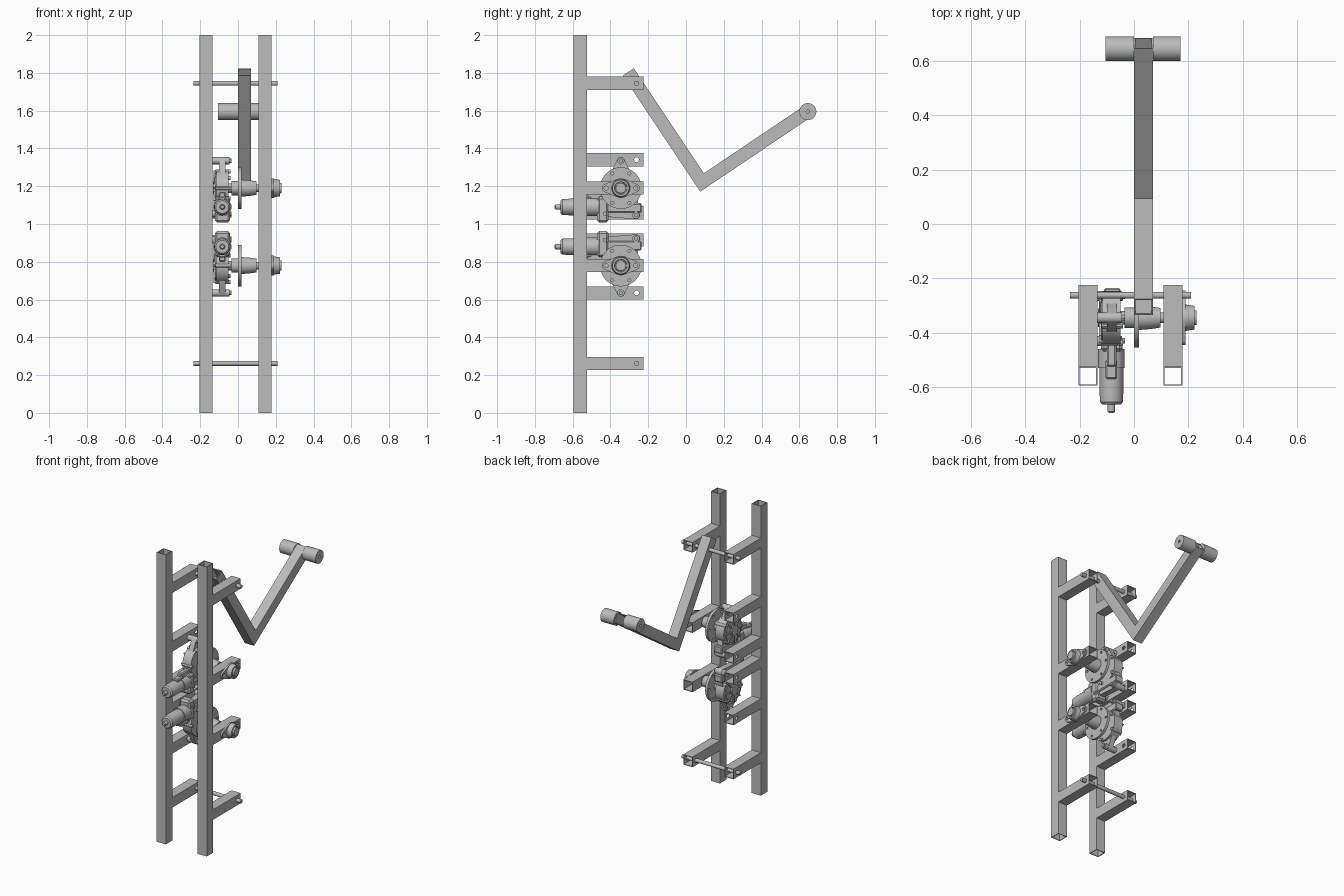
import bpy, bmesh, math
from mathutils import Vector, geometry

cube = bpy.data.objects.get("Cube")
if cube:
    bpy.data.objects.remove(cube)

steel = bpy.data.materials.new("steel_grey")
steel.use_nodes = True
GREY = (0.5, 0.5, 0.5, 1)
steel.diffuse_color = GREY
steel.node_tree.nodes["Principled BSDF"].inputs["Base Color"].default_value = GREY

MID = 0.985      # height the two drives mirror about
W = 0.035        # half width of the square tube
AXLE_Y = -0.345


def finish(name, bm):
    bmesh.ops.recalc_face_normals(bm, faces=bm.faces)
    mesh = bpy.data.meshes.new(name)
    bm.to_mesh(mesh)
    bm.free()
    mesh.materials.append(steel)
    ob = bpy.data.objects.new(name, mesh)
    bpy.context.collection.objects.link(ob)
    return ob


def tube(name, x, path, wall=0.005):
    """Hollow square tube along a mitred path of (y, z) points."""
    pts = [Vector(p) for p in path]
    dirs = [(b - a).normalized() for a, b in zip(pts, pts[1:])]
    bm = bmesh.new()
    rings = []
    for i, p in enumerate(pts):
        a, b = dirs[max(i - 1, 0)], dirs[min(i, len(dirs) - 1)]
        na = Vector((-a.y, a.x))
        n = (na + Vector((-b.y, b.x))).normalized()
        n /= n.dot(na)
        ring = []
        for h in (W, W - wall):
            ring.append([bm.verts.new((x + sx * h, *(p + n * sn * h)))
                         for sx, sn in ((1, 1), (-1, 1), (-1, -1), (1, -1))])
        rings.append(ring)
    for k in range(4):
        j = (k + 1) % 4
        for r, s in zip(rings, rings[1:]):
            for layer in (0, 1):
                bm.faces.new((r[layer][k], r[layer][j], s[layer][j], s[layer][k]))
        for r in (rings[0], rings[-1]):
            bm.faces.new((r[0][k], r[0][j], r[1][j], r[1][k]))
    return finish(name, bm)


def lathe(name, origin, axis, profile, n=32):
    """Turned part: profile of (distance along axis, radius)."""
    bm = bmesh.new()
    rings = []
    for d, r in profile:
        ring = []
        for k in range(n):
            t = math.tau * (k + 0.5) / n
            c, s = r * math.cos(t), r * math.sin(t)
            off = (d, c, s) if axis == "x" else (c, d, s)
            ring.append(bm.verts.new(Vector(origin) + Vector(off)))
        rings.append(ring)
    for a, b in zip(rings, rings[1:]):
        for k in range(n):
            bm.faces.new((a[k], a[k - 1], b[k - 1], b[k]))
    bm.faces.new(rings[0])
    bm.faces.new(rings[-1])
    return finish(name, bm)


def rod(name, x0, x1, y, z, r, n=24):
    return lathe(name, (0, y, z), "x", [(x0, r), (x1, r)], n)


def hull_plate(name, x0, x1, circles):
    """Plate in the yz plane wrapped around a few (y, z, radius) circles."""
    pts = [Vector((y + r * math.cos(math.tau * k / 32), z + r * math.sin(math.tau * k / 32)))
           for y, z, r in circles for k in range(32)]
    outline = [pts[i] for i in geometry.convex_hull_2d(pts)]
    bm = bmesh.new()
    face = bm.faces.new([bm.verts.new((x0, *p)) for p in outline])
    out = bmesh.ops.extrude_face_region(bm, geom=[face])
    verts = [v for v in out["geom"] if isinstance(v, bmesh.types.BMVert)]
    bmesh.ops.translate(bm, verts=verts, vec=(x1 - x0, 0, 0))
    return finish(name, bm)


def box(name, x, y, z, bevel=0.006):
    bm = bmesh.new()
    bmesh.ops.create_cube(bm, size=1)
    for v in bm.verts:
        v.co = [lo + (c + 0.5) * (hi - lo) for c, (lo, hi) in zip(v.co, (x, y, z))]
    bmesh.ops.bevel(bm, geom=bm.edges[:], offset=bevel, segments=1, affect="EDGES")
    return finish(name, bm)


def drill(ob, holes, r):
    """Cut x-direction holes at (y, z) points."""
    for y, z in holes:
        cutter = rod("cutter", -1, 1, y, z, r, 16)
        mod = ob.modifiers.new("hole", "BOOLEAN")
        mod.operation, mod.object, mod.solver = "DIFFERENCE", cutter, "EXACT"
        bpy.context.view_layer.update()
        dg = bpy.context.evaluated_depsgraph_get()
        mesh = bpy.data.meshes.new_from_object(ob.evaluated_get(dg))
        ob.modifiers.clear()
        ob.data = mesh
        bpy.data.objects.remove(cutter)


# Posts and their stub arms
PIN_Y, PINS = -0.262, (1.745, 0.262)
for side, x, extra in (("right", -0.17, (1.34, 1.06, 0.915, 0.635)), ("left", 0.143, (1.19, 0.78))):
    tube(side + "_post", x, [(-0.56, 0), (-0.56, 2)])
    for i, z in enumerate(PINS + extra):
        arm = tube(f"{side}_arm_{i}", x, [(-0.525, z), (-0.225, z)])
        if side == "right" or z in PINS:
            drill(arm, [(PIN_Y, z)], 0.013)

# Cross pins
for name, z in zip(("upper_pin", "lower_pin"), PINS):
    rod(name, -0.235, 0.21, PIN_Y, z, 0.0128)

# Bent swing arm and handle rollers
tube("swing_arm", 0.035, [(-0.305, 1.805), (0.085, 1.22), (0.665, 1.61)])
for name, x0, x1 in (("right_roller", -0.105, 0), ("left_roller", 0.07, 0.172)):
    drill(rod(name, x0, x1, 0.645, 1.595, 0.045, 40), [(0.645, 1.595)], 0.009)

# Two mirrored gear drives
for tag, s in (("upper", 1), ("lower", -1)):
    def z(h):
        return MID + s * h

    def span(a, b):
        return tuple(sorted((z(a), z(b))))

    axle, motor = z(0.205), z(0.105)

    # Gear housing with ribbed cover
    rod(tag + "_gear_housing", -0.115, -0.05, AXLE_Y, axle, 0.098, 48)
    hull_plate(tag + "_housing_ear", -0.1, -0.065, [(AXLE_Y, z(0.35), 0.02), (AXLE_Y, z(0.24), 0.068)])
    hull_plate(tag + "_housing_foot", -0.1, -0.06,
               [(-0.265, z(0.062), 0.022), (-0.42, z(0.075), 0.022), (AXLE_Y, z(0.19), 0.08)])
    rod(tag + "_cover_rim", -0.122, -0.115, AXLE_Y, axle, 0.08, 48)
    rod(tag + "_cover_boss", -0.133, -0.12, AXLE_Y, axle, 0.035)
    for k in range(8):
        t = math.tau * k / 8
        c, sn = math.cos(t), math.sin(t)
        hull_plate(f"{tag}_cover_rib_{k}", -0.129, -0.12,
                   [(AXLE_Y + r * c, axle + r * sn, 0.005) for r in (0.02, 0.088)])
    for k in range(5):
        t = math.tau * (k + 0.5) / 5
        rod(f"{tag}_cover_bolt_{k}", -0.12, -0.04, AXLE_Y + 0.092 * math.cos(t),
            axle + 0.092 * math.sin(t), 0.011, 12)

    # Standoffs to the arms
    for i, (y, h) in enumerate(((AXLE_Y, 0.35), (-0.265, 0.062), (-0.43, 0.07))):
        rod(f"{tag}_standoff_{i}", -0.136, -0.045, y, z(h), 0.019, 20)
        rod(f"{tag}_standoff_bolt_{i}", -0.05, -0.034, y, z(h), 0.012, 6)

    # Worm gear box and motor
    box(tag + "_worm_box", (-0.11, -0.05), (-0.42, -0.235), span(0.075, 0.125))
    box(tag + "_motor_flange", (-0.122, -0.042), (-0.47, -0.41), span(0.022, 0.16), 0.012)
    box(tag + "_flange_rib", (-0.1, -0.065), (-0.525, -0.405), span(0.14, 0.185))
    lathe(tag + "_motor", (-0.083, 0, motor), "y",
          [(-0.695, 0.009), (-0.69, 0.014), (-0.665, 0.014), (-0.665, 0.034), (-0.655, 0.042),
           (-0.62, 0.044), (-0.53, 0.044), (-0.53, 0.049), (-0.46, 0.049)])
    box(tag + "_motor_clip", (-0.105, -0.062), (-0.57, -0.5), span(0.1, 0.162))

    # Drive flange, hub and axle
    flange = rod(tag + "_drive_flange", 0, 0.018, AXLE_Y, axle, 0.11, 48)
    drill(flange, [(AXLE_Y + 0.09 * math.cos(math.tau * k / 6),
                    axle + 0.09 * math.sin(math.tau * k / 6)) for k in range(6)], 0.008)
    lathe(tag + "_hub", (0, AXLE_Y, axle), "x",
          [(-0.05, 0.025), (-0.035, 0.025), (-0.035, 0.038), (0.018, 0.038),
           (0.018, 0.045), (0.06, 0.042), (0.098, 0.036)])
    rod(tag + "_axle", -0.1, 0.225, AXLE_Y, axle, 0.02)

    # Flange bearing on the outer arm
    plate = hull_plate(tag + "_bearing_plate", 0.178, 0.19,
                       [(AXLE_Y - 0.077, axle, 0.023), (AXLE_Y, axle, 0.052), (AXLE_Y + 0.077, axle, 0.023)])
    drill(plate, [(AXLE_Y + d, axle) for d in (-0.078, 0.078)], 0.011)
    lathe(tag + "_bearing_boss", (0, AXLE_Y, axle), "x",
          [(0.185, 0.05), (0.205, 0.046), (0.222, 0.044), (0.222, 0.034), (0.216, 0.032),
           (0.216, 0.028), (0.23, 0.027)])

# Smooth turned surfaces, keep edges sharp
bpy.ops.object.select_all(action="DESELECT")
for ob in bpy.context.scene.objects:
    if ob.type == "MESH" and steel.name in ob.data.materials:
        ob.select_set(True)
        bpy.context.view_layer.objects.active = ob
bpy.ops.object.shade_smooth_by_angle(angle=math.radians(30))
